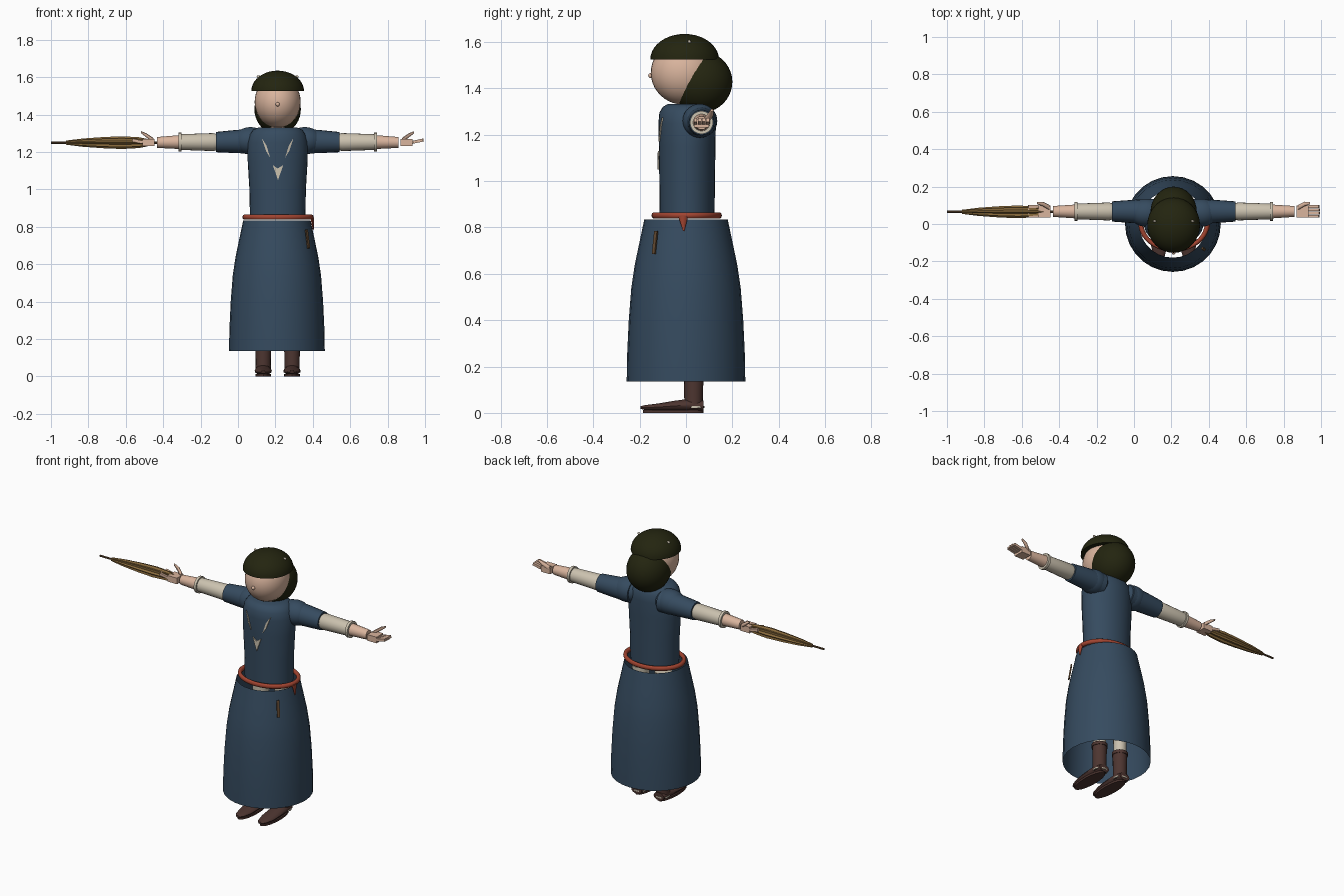
import bpy, bmesh, math
from mathutils import Vector, Matrix

if "Cube" in bpy.data.objects:
    bpy.data.objects.remove(bpy.data.objects["Cube"])

CX = 0.212          # body centre line
ARM_Y, ARM_Z = 0.067, 1.253


def material(name, rgb):
    m = bpy.data.materials.new(name)
    m.use_nodes = True
    m.diffuse_color = (*rgb, 1)
    m.node_tree.nodes["Principled BSDF"].inputs["Base Color"].default_value = (*rgb, 1)
    return m


BLUE = material("slate blue cloth", (.036, .07, .115))
HAIR = material("dark olive hair", (.017, .018, .005))
SKIN = material("skin", (.70, .46, .34))
CREAM = material("cream linen", (.60, .54, .43))
RED = material("rust red sash", (.36, .058, .03))
BOOT = material("boot brown", (.075, .036, .03))
TAN = material("golden brown canopy", (.25, .145, .045))
WOOD = material("dark wood", (.12, .065, .03))


def finish(name, bm, mat, smooth=True):
    bmesh.ops.recalc_face_normals(bm, faces=bm.faces)
    me = bpy.data.meshes.new(name)
    bm.to_mesh(me)
    bm.free()
    me.materials.append(mat)
    ob = bpy.data.objects.new(name, me)
    bpy.context.collection.objects.link(ob)
    if smooth:
        bpy.ops.object.select_all(action='DESELECT')
        ob.select_set(True)
        bpy.context.view_layer.objects.active = ob
        bpy.ops.object.shade_smooth_by_angle(angle=math.radians(40))
    return ob


def loft(name, axis, rings, mat, sides=24, caps=True, pleat=1.0, smooth=True):
    """Skin rings of (x, y, z, radius_a, radius_b) lying across the axis."""
    u, v = {'x': (1, 2), 'y': (0, 2), 'z': (0, 1)}[axis]
    bm = bmesh.new()
    loops = []
    for x, y, z, ra, rb in rings:
        loop = []
        for i in range(sides):
            a = math.tau * i / sides
            k = pleat if i % 2 else 1
            p = Vector((x, y, z))
            p[u] += ra * k * math.cos(a)
            p[v] += rb * k * math.sin(a)
            loop.append(bm.verts.new(p))
        loops.append(loop)
    for lo, hi in zip(loops, loops[1:]):
        for i in range(sides):
            j = (i + 1) % sides
            bm.faces.new((lo[i], lo[j], hi[j], hi[i]))
    if caps:
        bm.faces.new(loops[0])
        bm.faces.new(loops[-1])
    return finish(name, bm, mat, smooth)


def ball(name, centre, radii, mat, cut_below=None):
    bm = bmesh.new()
    bmesh.ops.create_uvsphere(bm, u_segments=32, v_segments=20, radius=1)
    if cut_below is not None:
        geom = bm.verts[:] + bm.edges[:] + bm.faces[:]
        cut = bmesh.ops.bisect_plane(bm, geom=geom, plane_co=(0, 0, cut_below),
                                     plane_no=(0, 0, 1), clear_inner=True)
        bmesh.ops.edgeloop_fill(bm, edges=[e for e in cut["geom_cut"]
                                           if isinstance(e, bmesh.types.BMEdge)])
    bmesh.ops.transform(bm, verts=bm.verts,
                        matrix=Matrix.Translation(centre) @ Matrix.Diagonal((*radii, 1)))
    return finish(name, bm, mat)


def box(name, centre, size, mat, rot=None):
    bm = bmesh.new()
    m = Matrix.Translation(centre) @ (rot or Matrix()) @ Matrix.Diagonal((*size, 1))
    bmesh.ops.create_cube(bm, size=1, matrix=m)
    return finish(name, bm, mat, False)


# Head, hair and cap
ball("face", (CX, -.01, 1.468), (.123, .142, .138), SKIN)
ball("nose", (CX, -.152, 1.455), (.011, .011, .011), SKIN)
ball("back_hair", (CX, .063, 1.428), (.124, .137, .133), HAIR)
ball("hair_cap", (CX, -.006, 1.525), (.141, .148, .11), HAIR, cut_below=0)
loft("neck", 'z', [(CX, .01, 1.27, .05, .05), (CX, .01, 1.37, .05, .05)], SKIN)
for s in (-1, 1):
    ball("hair_pin", (CX + s * .102, .015, 1.602), (.01, .006, .008), CREAM)

# Bodice, open skirt and sash
loft("bodice", 'z', [(CX, .005, z, a, b) for z, a, b in (
    (.845, .148, .118), (1.0, .151, .12), (1.15, .16, .122), (1.25, .16, .124),
    (1.295, .148, .12), (1.32, .13, .105), (1.332, .1, .085))], BLUE, 32)
loft("skirt", 'z', [(.208, 0, z, r, r) for z, r in (
    (.835, .18), (.74, .2), (.64, .221), (.54, .236), (.4, .247), (.25, .254),
    (.135, .256))], BLUE, 28, caps=False)
bm = bmesh.new()
belt = loft("sash", 'y', [(0, 0, 0, .013, .013)] * 2, RED, 12)
bpy.data.objects.remove(belt)
bm.free()
bpy.ops.mesh.primitive_torus_add(major_radius=.172, minor_radius=.013,
                                 major_segments=40, minor_segments=10)
sash = bpy.context.object
sash.name = "sash"
sash.data.transform(Matrix.Translation((.214, .003, .852)) @ Matrix.Diagonal((1.03, .82, 1.1, 1)))
sash.data.materials.append(RED)
bpy.ops.object.shade_smooth_by_angle(angle=math.radians(50))
loft("sash_tail", 'z', [(.397, -.012, .85, .01, .022), (.402, -.01, .785, .003, .003)], RED, 8)
box("skirt_tab", (.372, -.134, .735), (.016, .008, .1), WOOD,
    Matrix.Rotation(math.radians(50), 4, 'Z') @ Matrix.Rotation(math.radians(-9), 4, 'X'))


# Linen slivers showing at the neckline, laid on the bodice front
def sliver(points):
    bm = bmesh.new()
    vs = [bm.verts.new((CX + x, .005 - .128 * math.sqrt(1 - (x / .163) ** 2), z))
          for x, z in points]
    face = bm.faces.new(vs)
    ext = bmesh.ops.extrude_face_region(bm, geom=[face])
    bmesh.ops.translate(bm, vec=(0, .006, 0),
                        verts=[v for v in ext["geom"] if isinstance(v, bmesh.types.BMVert)])
    finish("neckline_linen", bm, CREAM, False)


for s in (-1, 1):
    sliver([(s * .085, 1.275), (s * .06, 1.235), (s * .04, 1.17), (s * .062, 1.205)])
sliver([(-.026, 1.13), (0, 1.112), (.03, 1.13), (.002, 1.05)])

# Arms and hands, mirrored about the body centre line
for s, side in ((1, "left"), (-1, "right")):
    def arm(part, rings, mat, sides=20):
        loft(f"{side}_{part}", 'x',
             [(CX + s * d, ARM_Y, ARM_Z + dz, r, r) for d, dz, r in rings], mat, sides)

    ball(f"{side}_shoulder", (CX + s * .145, .06, 1.26), (.092, .075, .073), BLUE)
    arm("sleeve", [(.1, .005, .068), (.22, .003, .062), (.33, 0, .054)], BLUE)
    arm("under_sleeve", [(.33, 0, .044), (.345, 0, .048), (.515, 0, .042), (.515, 0, .05),
                         (.531, 0, .05), (.531, 0, .04)], CREAM)
    arm("wrist", [(.525, 0, .037), (.645, -.002, .029)], SKIN)
    box(f"{side}_palm", (CX + s * .69, ARM_Y, 1.25), (.064, .066, .038), SKIN)
    for i in range(4):
        y = ARM_Y - .026 + i * .0175
        tilt = Matrix.Rotation(-s * math.radians(12), 4, 'Y')
        box(f"{side}_finger", (CX + s * .75, y, 1.258), (.064 - .006 * abs(i - 1.5), .015, .016),
            SKIN, tilt)
    loft(f"{side}_thumb", 'x', [(CX + s * .665, .088, 1.262, .014, .014),
                                (CX + s * .7, .107, 1.288, .012, .012),
                                (CX + s * .73, .112, 1.306, .006, .006)], SKIN, 10)

# Folded parasol held in the right hand
loft("parasol_canopy", 'x', [(x, ARM_Y - .002, 1.25, r, r) for x, r in (
    (-.92, .011), (-.83, .022), (-.72, .03), (-.62, .034), (-.53, .029), (-.485, .02))],
    TAN, 16, pleat=.72, smooth=False)
loft("parasol_stick", 'x', [(x, ARM_Y - .002, 1.25, .006, .006) for x in (-1, -.42)], WOOD, 8)

# Legs, boots and heel straps
for s, side in ((1, "left"), (-1, "right")):
    x = CX + s * .077
    loft(f"{side}_stocking", 'z', [(x, .033, .15, .036, .036), (x, .033, .8, .05, .05)], CREAM, 16)
    loft(f"{side}_boot_shaft", 'z', [(x, .033, z, r, r) for z, r in (
        (.02, .04), (.1, .041), (.185, .043), (.185, .047), (.205, .047), (.205, .037))], BOOT, 16)
    loft(f"{side}_boot_foot", 'y', [(x, y, z, a, b) for y, z, a, b in (
        (.076, .03, .036, .024), (.02, .034, .043, .028), (-.05, .03, .046, .023),
        (-.12, .025, .043, .016), (-.175, .023, .028, .011), (-.196, .023, .012, .006))], BOOT, 14)
    loft(f"{side}_heel_strap", 'z', [(x, .04, .022, .045, .04), (x, .04, .03, .045, .04)], CREAM, 16)
    loft(f"{side}_sole", 'z', [(x, -.055, z, .042, .13) for z in (0, .012)], BOOT, 20)
